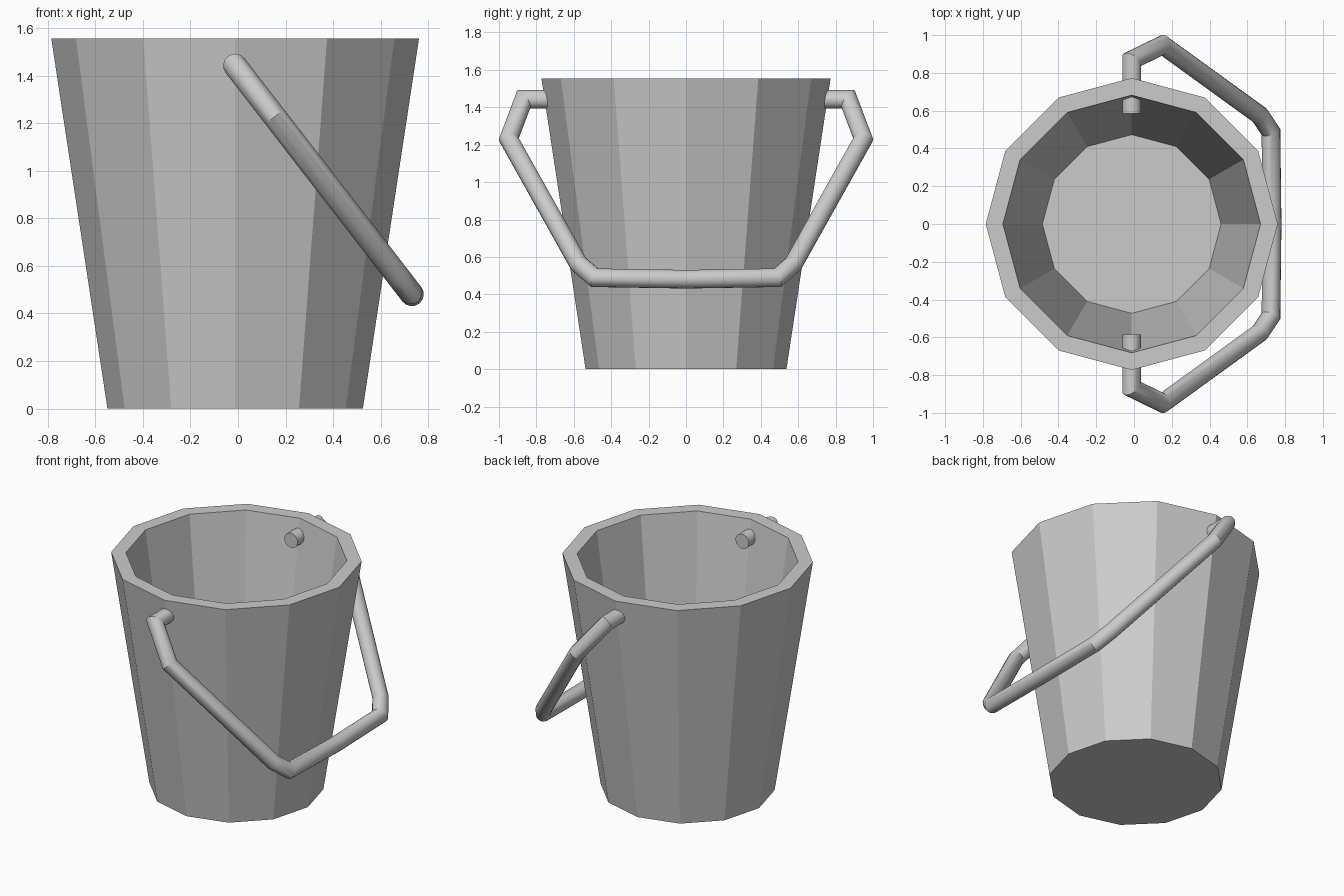
import bpy, bmesh, math
from mathutils import Vector

if "Cube" in bpy.data.objects:
    bpy.data.objects.remove(bpy.data.objects["Cube"])


def make_object(name, bm):
    bmesh.ops.recalc_face_normals(bm, faces=bm.faces)
    mesh = bpy.data.meshes.new(name)
    bm.to_mesh(mesh)
    bm.free()
    obj = bpy.data.objects.new(name, mesh)
    bpy.context.collection.objects.link(obj)
    return obj


def skin(bm, rings):
    """Join successive rings with quads and cap both ends."""
    n = len(rings[0])
    for a, b in zip(rings, rings[1:]):
        for i in range(n):
            j = (i + 1) % n
            bm.faces.new((a[i], a[j], b[j], b[i]))
    bm.faces.new(rings[0])
    bm.faces.new(rings[-1])


# Bucket: twelve-sided tapered shell, outside bottom to inside floor
SIDES = 12
CX = -0.012
profile = [(0.537, 0), (0.773, 1.555), (0.682, 1.555), (0.473, 0.10)]
bm = bmesh.new()
rings = []
for r, z in profile:
    angles = [2 * math.pi * i / SIDES for i in range(SIDES)]
    rings.append([bm.verts.new((CX + r * math.cos(a), r * math.sin(a), z)) for a in angles])
skin(bm, rings)
make_object("bucket", bm)

# Handle: mitred round bar lying in a plane that swings about the peg axis
pivot = Vector((-0.012, 0, 1.442))
across = Vector((0, 1, 0))
down = Vector((0.742, 0, -0.96)).normalized()
normal = across.cross(down)
half = [(0.585, 0), (0.868, 0), (0.948, 0.268), (0.575, 1.11), (0.488, 1.205)]
path = half + [(0, 1.215)] + [(-y, s) for y, s in reversed(half)]
points = [pivot + across * y + down * s for y, s in path]

RADIUS, SEGMENTS = 0.05, 16
bm = bmesh.new()
rings = []
for k, p in enumerate(points):
    d_in = (p - points[k - 1]).normalized() if k else None
    d_out = (points[k + 1] - p).normalized() if k < len(points) - 1 else d_in
    d_in = d_in or d_out
    tangent = (d_in + d_out).normalized()
    side = normal.cross(tangent) / tangent.dot(d_in)
    rings.append([bm.verts.new(p + RADIUS * (side * math.cos(t) + normal * math.sin(t)))
                  for t in [2 * math.pi * i / SEGMENTS for i in range(SEGMENTS)]])
skin(bm, rings)
handle = make_object("handle", bm)
bpy.context.view_layer.objects.active = handle
handle.select_set(True)
bpy.ops.object.shade_smooth_by_angle(angle=math.radians(30))
